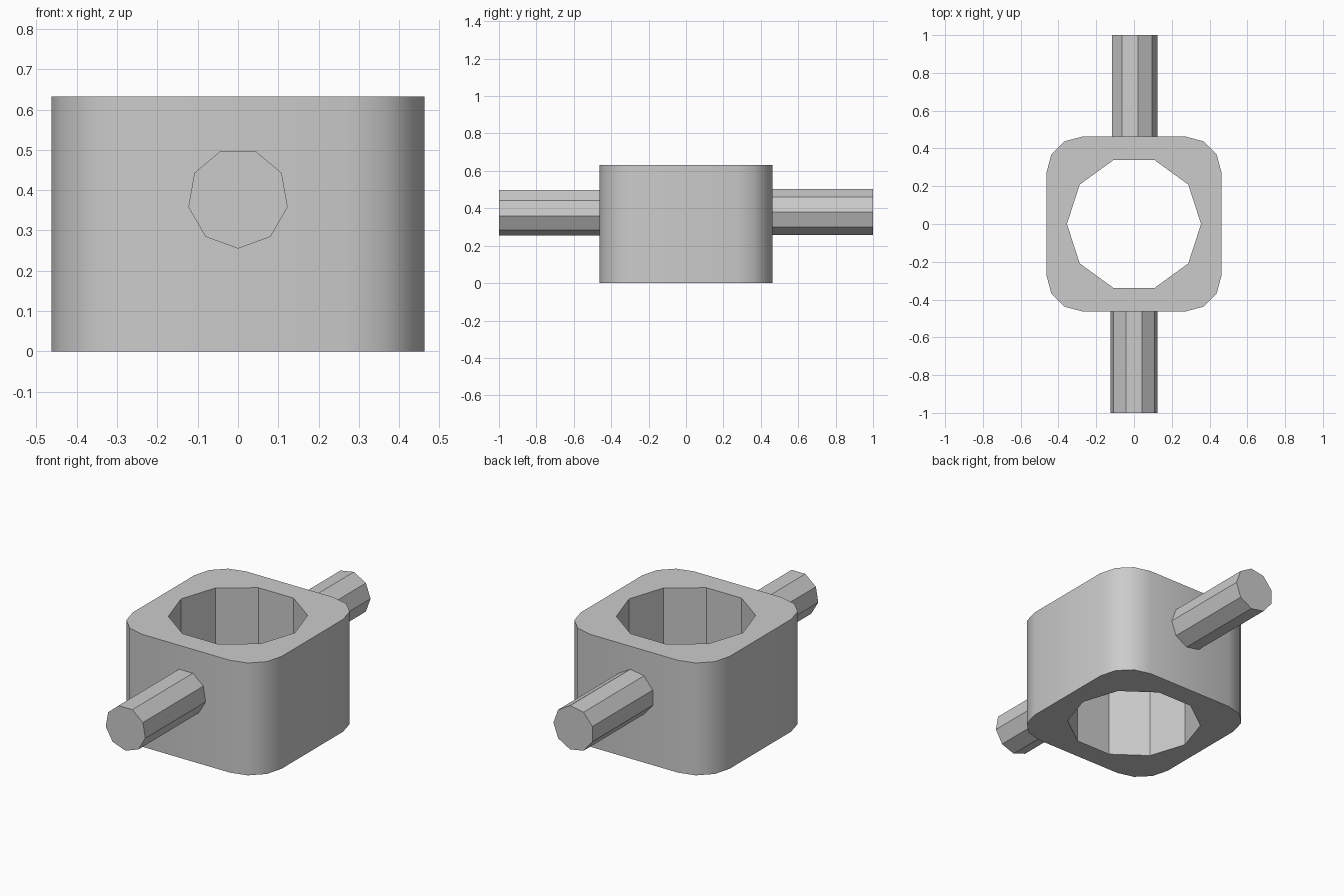
import bpy
import bmesh
from math import cos, sin, radians
from mathutils import Vector

if "Cube" in bpy.data.objects:
    bpy.data.objects.remove(bpy.data.objects["Cube"], do_unlink=True)

HALF, HEIGHT, CORNER = 0.463, 0.632, 0.19
HOLE_RADIUS = 0.355
ROD_RADIUS, ROD_Z, ROD_END = 0.125, 0.38, 1.0

grey = bpy.data.materials.new("plain grey")
grey.use_nodes = True
colour = (0.6, 0.6, 0.6, 1)
grey.diffuse_color = colour
grey.node_tree.nodes["Principled BSDF"].inputs["Base Color"].default_value = colour


def prism(name, outline, sweep):
    """Extrude a closed outline along a vector."""
    bm = bmesh.new()
    base = bm.faces.new([bm.verts.new(p) for p in outline])
    grown = bmesh.ops.extrude_face_region(bm, geom=[base], use_keep_orig=True)
    top = [v for v in grown["geom"] if isinstance(v, bmesh.types.BMVert)]
    bmesh.ops.translate(bm, verts=top, vec=Vector(sweep))
    bmesh.ops.recalc_face_normals(bm, faces=bm.faces)
    mesh = bpy.data.meshes.new(name)
    bm.to_mesh(mesh)
    bm.free()
    mesh.materials.append(grey)
    obj = bpy.data.objects.new(name, mesh)
    bpy.context.collection.objects.link(obj)
    return obj


def ring(radius, sides, start=0):
    """Points of a regular polygon."""
    angles = [radians(start + 360 * i / sides) for i in range(sides)]
    return [(radius * cos(a), radius * sin(a)) for a in angles]


# Square block with rounded corners
core = HALF - CORNER
outline = []
for quarter, (sx, sy) in enumerate([(1, 1), (-1, 1), (-1, -1), (1, -1)]):
    for step in range(4):
        a = radians(90 * quarter + 30 * step)
        outline.append((sx * core + CORNER * cos(a), sy * core + CORNER * sin(a), 0))
block = prism("block", outline, (0, 0, HEIGHT))

# Ten-sided bore through the block
cutter = prism("bore_cutter", [(x, y, -0.1) for x, y in ring(HOLE_RADIUS, 10)],
               (0, 0, HEIGHT + 0.2))
cutter.hide_render = True
bore = block.modifiers.new("bore", "BOOLEAN")
bore.operation = "DIFFERENCE"
bore.solver = "EXACT"
bore.object = cutter
bpy.ops.object.select_all(action="DESELECT")
block.select_set(True)
bpy.context.view_layer.objects.active = block
bpy.ops.object.modifier_apply(modifier="bore")
bpy.data.objects.remove(cutter, do_unlink=True)
bpy.ops.object.shade_smooth_by_angle(angle=radians(33))

# Nine-sided rods, set slightly into the block
for name, side, start in (("front_rod", -1, -90), ("back_rod", 1, 0)):
    points = [(x, side * (HALF - 0.01), ROD_Z + z)
              for x, z in ring(ROD_RADIUS, 9, start)]
    prism(name, points, (0, side * (ROD_END - HALF + 0.01), 0))
